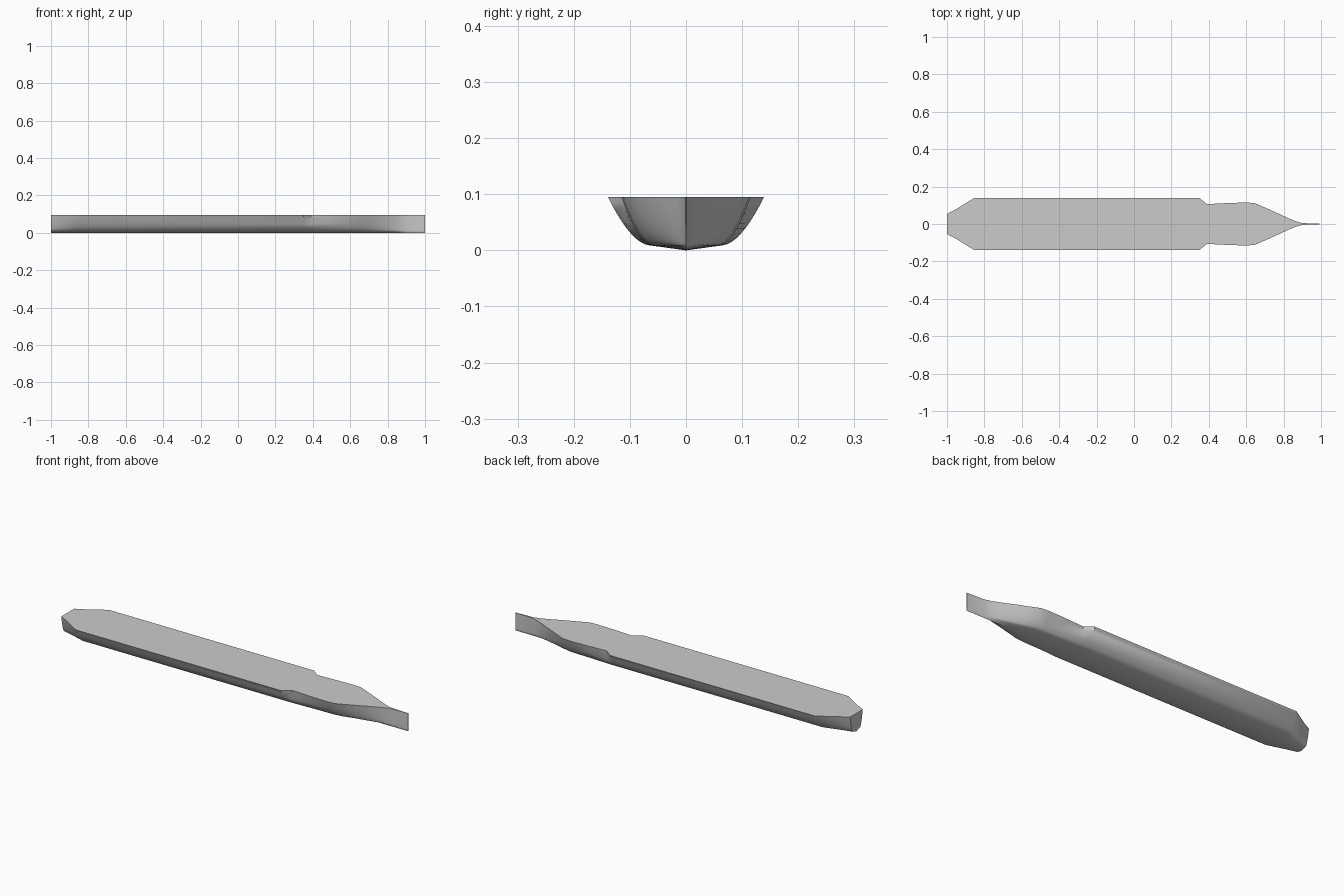
import bpy
import bmesh
import math

if "Cube" in bpy.data.objects:
    bpy.data.objects.remove(bpy.data.objects["Cube"], do_unlink=True)

HEIGHT = 0.095   # flat deck level
CHINE = 0.009    # height where the flat bottom turns up into the side
STEPS = 12       # points up each side

# One plain grey for the whole hull
grey = bpy.data.materials.new("light grey")
grey.use_nodes = True
grey.diffuse_color = (0.6, 0.6, 0.6, 1)
grey.node_tree.nodes["Principled BSDF"].inputs["Base Color"].default_value = (0.6, 0.6, 0.6, 1)

# Stations from stern to bow: x, deck half width, bottom half width, side clip
stations = [
    (-1.0, 0.054, 0.030, 1),
    (-0.95, 0.080, 0.042, 1),
    (-0.855, 0.139, 0.065, 1),
    (0.35, 0.139, 0.065, 1),
    (0.39, 0.139, 0.065, 0.106),   # vertical-walled step in the side
    (0.50, 0.112, 0.064, 1),
    (0.60, 0.115, 0.061, 1),
    (0.645, 0.112, 0.057, 1),
    (0.70, 0.088, 0.045, 1),
    (0.77, 0.057, 0.030, 1),
    (0.83, 0.029, 0.017, 1),
    (0.865, 0.015, 0.009, 1),
    (0.90, 0.005, 0.003, 1),
    (1.0, 0.001, 0.001, 1),        # thin blade-like stem
]


def half_section(deck, bottom, clip):
    """Side curve from the deck edge down to the chine."""
    points = []
    for i in range(STEPS + 1):
        t = (1 - i / STEPS) ** 1.5
        y = bottom + (deck - bottom) * t ** 0.57
        points.append((min(y, clip), CHINE + (HEIGHT - CHINE) * t))
    return points


# Hull lofted through the stations
bm = bmesh.new()
rings = []
for x, deck, bottom, clip in stations:
    side = half_section(deck, bottom, clip)
    ring = side + [(0, 0)] + [(-y, z) for y, z in reversed(side)]
    rings.append([bm.verts.new((x, y, z)) for y, z in ring])

for a, b in zip(rings, rings[1:]):
    n = len(a)
    for i in range(n):   # the last strip closes the deck
        j = (i + 1) % n
        bm.faces.new((a[i], a[j], b[j], b[i]))
bm.faces.new(rings[0])
bm.faces.new(rings[-1])
bmesh.ops.recalc_face_normals(bm, faces=bm.faces)

mesh = bpy.data.meshes.new("hull")
bm.to_mesh(mesh)
bm.free()
mesh.materials.append(grey)
hull = bpy.data.objects.new("hull", mesh)
bpy.context.collection.objects.link(hull)

# Smooth sides with crisp deck, step and stern edges
bpy.ops.object.select_all(action='DESELECT')
hull.select_set(True)
bpy.context.view_layer.objects.active = hull
bpy.ops.object.shade_smooth_by_angle(angle=math.radians(30))
